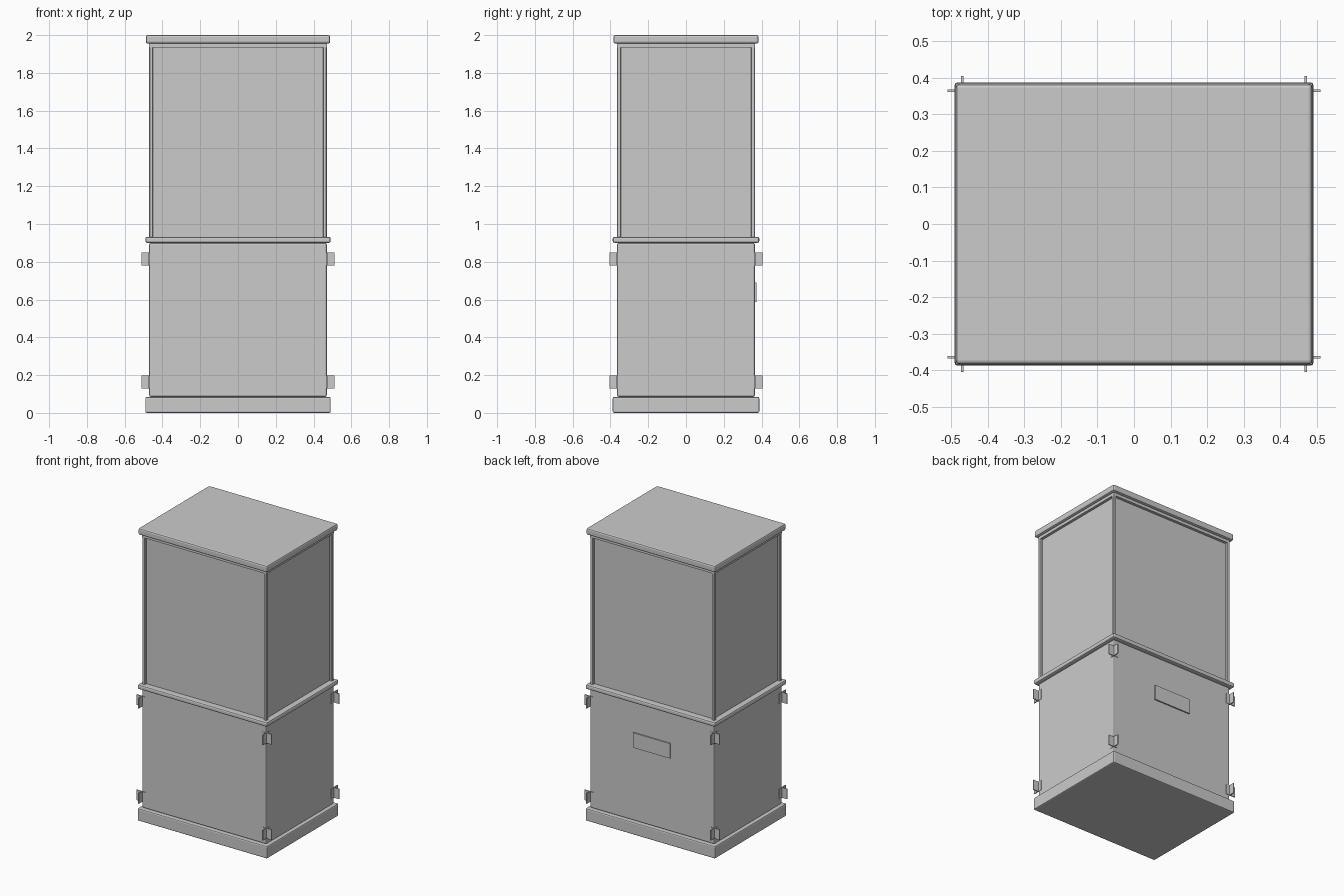
import bpy

if "Cube" in bpy.data.objects:
    bpy.data.objects.remove(bpy.data.objects["Cube"])


def box(name, lo, hi, bevel=0.0, segments=2):
    """Axis-aligned box between two corners, with optional rounded edges."""
    size = [b - a for a, b in zip(lo, hi)]
    centre = [(a + b) / 2 for a, b in zip(lo, hi)]
    bpy.ops.mesh.primitive_cube_add(size=1, location=centre)
    ob = bpy.context.object
    ob.name = name
    ob.scale = size
    bpy.ops.object.transform_apply(location=False, rotation=False, scale=True)
    if bevel:
        mod = ob.modifiers.new("edge_bevel", 'BEVEL')
        mod.width = bevel
        mod.segments = segments
    return ob


def slab(name, hx, hy, z0, z1, bevel=0.0):
    """Box centred on the z axis, given by half sizes."""
    return box(name, (-hx, -hy, z0), (hx, hy, z1), bevel)


def corner_box(name, sx, sy, x, y, z):
    """Box in one of the four corners, mirrored by the signs sx, sy."""
    xs = sorted(sx * v for v in x)
    ys = sorted(sy * v for v in y)
    return box(name, (xs[0], ys[0], z[0]), (xs[1], ys[1], z[1]))


# plinth, lower cabinet, middle ledge
slab("plinth", 0.491, 0.388, 0.0, 0.085, 0.008)
slab("lower_cabinet", 0.47, 0.365, 0.085, 0.90, 0.009)
slab("middle_ledge", 0.491, 0.388, 0.90, 0.932, 0.01)

# recessed upper panels, top rail and cap
slab("upper_panels", 0.451, 0.346, 0.925, 1.94)
slab("top_rail", 0.47, 0.365, 1.935, 1.957)
slab("top_cap", 0.488, 0.384, 1.955, 2.0, 0.01)

# corner posts and crossed hinge plates
for sx in (-1, 1):
    for sy in (-1, 1):
        post = corner_box("corner_post", sx, sy, (0.45, 0.47), (0.345, 0.365), (0.925, 1.94))
        mod = post.modifiers.new("edge_bevel", 'BEVEL')
        mod.width = 0.003
        for z in ((0.128, 0.198), (0.78, 0.85)):
            corner_box("hinge_plate_x", sx, sy, (0.44, 0.511), (0.362, 0.368), z)
            corner_box("hinge_plate_y", sx, sy, (0.467, 0.473), (0.335, 0.405), z)

# raised plate on the back
box("back_plate", (-0.14, 0.36, 0.588), (0.14, 0.374, 0.69))
